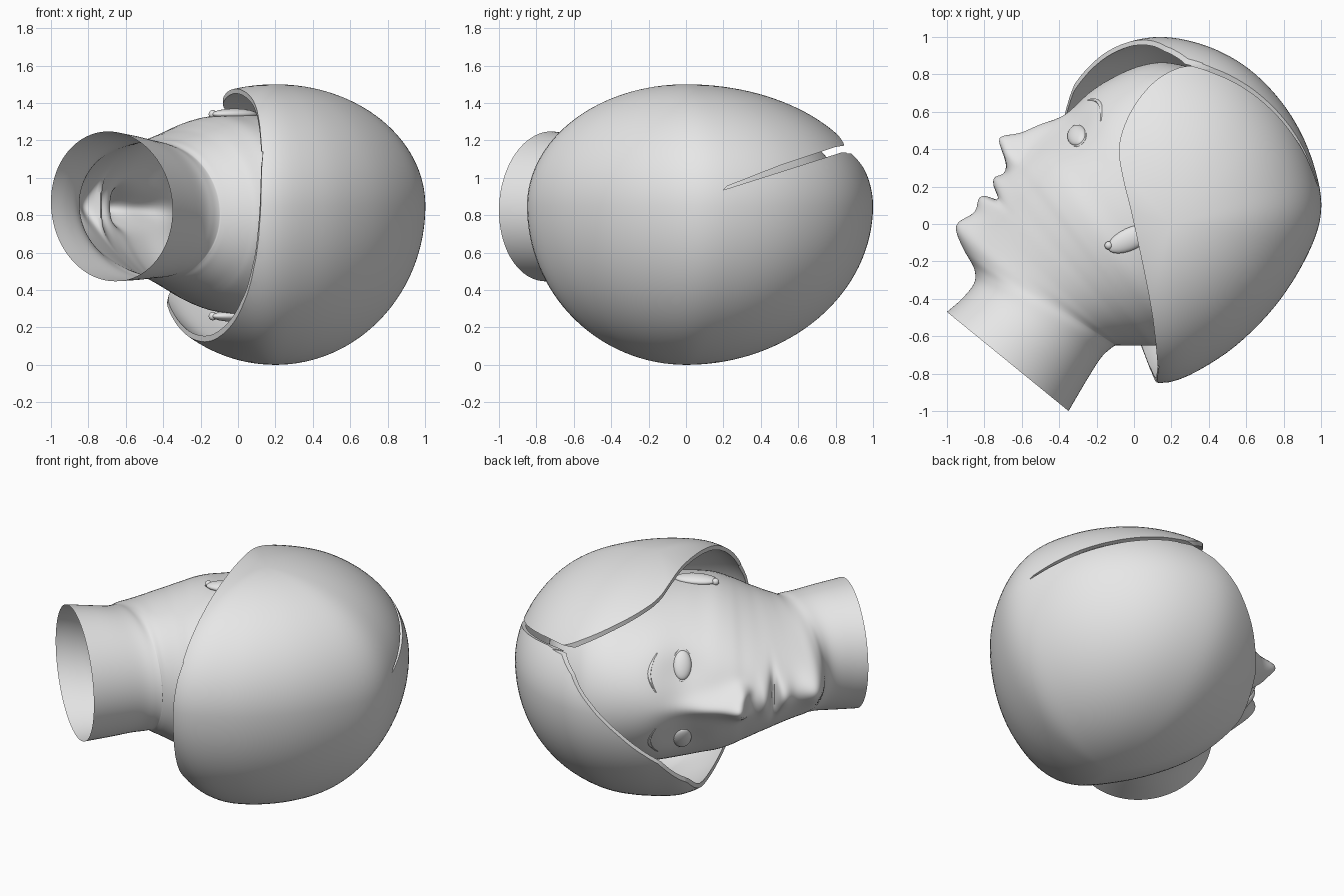
import bpy, bmesh, math
from mathutils import Vector, Matrix

if "Cube" in bpy.data.objects:
    bpy.data.objects.remove(bpy.data.objects["Cube"])

grey = bpy.data.materials.new("plain_grey")
grey.diffuse_color = (0.8, 0.8, 0.8, 1)
grey.use_nodes = True
grey.node_tree.nodes["Principled BSDF"].inputs["Base Color"].default_value = grey.diffuse_color
FWD = Vector((-0.707, 0.707, 0))   # the way the face looks
UP = Vector((0.707, 0.707, 0))     # towards the crown


def spline(rows, t, closed=False):
    """Catmull-Rom sample of a table of rows."""
    n = len(rows)
    i = math.floor(t) if closed else min(int(t), n - 2)
    f = t - i
    pick = (lambda k: rows[k % n]) if closed else (lambda k: rows[max(0, min(n - 1, k))])
    a, b, c, d = (pick(i + k) for k in (-1, 0, 1, 2))
    return [0.5 * (2 * q + (r - p) * f + (2 * p - 5 * q + 4 * r - s) * f * f
                   + (3 * q - p - 3 * r + s) * f ** 3) for p, q, r, s in zip(a, b, c, d)]


def finish(obj, angle=40):
    obj.data.materials.clear()
    obj.data.materials.append(grey)
    bpy.ops.object.select_all(action='DESELECT')
    obj.select_set(True)
    bpy.context.view_layer.objects.active = obj
    bpy.ops.object.shade_smooth_by_angle(angle=math.radians(angle))


def loft(name, rings, cap_start=False, cap_end=False):
    """Skin a list of closed rings."""
    bm = bmesh.new()
    vs = [[bm.verts.new(p) for p in ring] for ring in rings]
    n = len(rings[0])
    for a, b in zip(vs, vs[1:]):
        for i in range(n):
            j = (i + 1) % n
            bm.faces.new((a[i], a[j], b[j], b[i]))
    if cap_start:
        bm.faces.new(vs[0])
    if cap_end:
        bm.faces.new(vs[-1])
    bmesh.ops.remove_doubles(bm, verts=bm.verts, dist=1e-5)
    bmesh.ops.recalc_face_normals(bm, faces=bm.faces)
    me = bpy.data.meshes.new(name)
    bm.to_mesh(me)
    bm.free()
    obj = bpy.data.objects.new(name, me)
    bpy.context.collection.objects.link(obj)
    return obj


# Head and neck: front x, y, back x, y, half width and front taper of each ring
RINGS = [
    (0.62, 0.58, 0.64, 0.55, 0.02, 0), (0.40, 0.79, 0.80, 0.25, 0.32, 0),
    (0.20, 0.86, 0.83, 0.03, 0.46, 0), (0.05, 0.85, 0.77, -0.20, 0.53, 0),
    (-0.10, 0.79, 0.62, -0.40, 0.55, 0.03), (-0.24, 0.70, 0.50, -0.50, 0.555, 0.06),
    (-0.36, 0.57, 0.40, -0.57, 0.56, 0.10), (-0.45, 0.49, 0.33, -0.61, 0.555, 0.13),
    (-0.53, 0.42, 0.25, -0.63, 0.55, 0.16), (-0.60, 0.36, 0.17, -0.64, 0.53, 0.20),
    (-0.645, 0.315, 0.11, -0.65, 0.51, 0.24), (-0.69, 0.27, 0.07, -0.65, 0.495, 0.28),
    (-0.73, 0.22, 0.04, -0.65, 0.48, 0.31), (-0.77, 0.165, 0.0, -0.65, 0.465, 0.34),
    (-0.805, 0.105, -0.03, -0.65, 0.45, 0.36), (-0.84, 0.04, -0.05, -0.65, 0.435, 0.37),
    (-0.87, -0.03, -0.07, -0.65, 0.42, 0.36), (-0.885, -0.10, -0.09, -0.65, 0.40, 0.30),
    (-0.87, -0.18, -0.10, -0.65, 0.385, 0.20), (-0.845, -0.25, -0.13, -0.67, 0.38, 0.10),
    (-0.855, -0.32, -0.18, -0.72, 0.38, 0.05), (-0.92, -0.40, -0.25, -0.83, 0.39, 0.02),
    (-1.00, -0.47, -0.35, -1.00, 0.40, 0)]
# Face features: ring, angle, ring spread, angle spread, push forward
BUMPS = [
    (7, 0, 0.8, 5, 0.04), (8.3, 0, 0.9, 7, 0.07), (9.3, 0, 0.65, 8, 0.11),      # nose
    (9.8, 11, 0.45, 4, 0.04), (9.8, -11, 0.45, 4, 0.04),                        # nostrils
    (6.2, 25, 0.8, 10, -0.03), (6.2, -25, 0.8, 10, -0.03),                      # eye sockets
    (11.9, 0, 0.4, 13, 0.03), (13.9, 0, 0.45, 12, 0.035),                       # lips
    (12.9, 0, 0.25, 16, -0.06), (16.8, 0, 1.1, 18, 0.095)]                      # mouth, chin


def skin(t, deg):
    """Point on the head at ring t and angle around it (0 = face middle)."""
    px, py, qx, qy, w, k = spline(RINGS, t)
    c, s = math.cos(math.radians(deg)), math.sin(math.radians(deg))
    x = (px + qx) / 2 + (px - qx) / 2 * c
    y = (py + qy) / 2 + (py - qy) / 2 * c
    p = Vector((x, y, 0.80 - 0.07 * x + w * s * (1 - k * ((1 + c) / 2) ** 1.5)))
    for bt, ba, st, sa, amt in BUMPS:
        p += FWD * amt * math.exp(-0.5 * ((t - bt) / st) ** 2 - 0.5 * ((deg - ba) / sa) ** 2)
    return p


SEG, SUB = 112, 5
angles = [a - 28 * math.sin(math.radians(a)) for a in
          (-180 + 360 * i / SEG for i in range(SEG))]   # denser over the face
steps = (len(RINGS) - 1) * SUB
head = loft("head_and_neck", [[skin(k / SUB, a) for a in angles] for k in range(steps + 1)],
            cap_start=True)
finish(head, 60)

# Eyes with lids, brows and ears on both sides
for side, label in ((1, "upper"), (-1, "lower")):
    at = skin(6.1, 28 * side)
    du = skin(5.7, 28 * side) - skin(6.5, 28 * side)
    dl = skin(6.1, 32 * side) - skin(6.1, 24 * side)
    nrm = du.cross(dl).normalized()
    if nrm.dot(FWD) < 0:
        nrm = -nrm
    lat = dl.normalized()
    up = nrm.cross(lat).normalized()
    frame = Matrix((lat, up, nrm)).transposed().to_4x4()
    place = Matrix.Translation(at) @ frame @ Matrix.Diagonal((0.09, 0.055, 0.03, 1))
    bpy.ops.mesh.primitive_uv_sphere_add(segments=24, ring_count=14, radius=1)
    eye = bpy.context.object
    eye.name = label + "_eye"
    eye.matrix_world = place
    finish(eye)
    bpy.ops.mesh.primitive_torus_add(major_segments=32, minor_segments=8,
                                     major_radius=1.0, minor_radius=0.12)
    lid = bpy.context.object
    lid.name = label + "_eyelid"
    lid.matrix_world = place
    finish(lid)

    # brow as a thin tube lying on the skin
    path = [skin(5.15 - 0.25 * math.sin(math.pi * k / 8), side * (13 + 25 * k / 8)) for k in range(9)]
    rings = []
    for k, p in enumerate(path):
        r = 0.004 + 0.006 * math.sin(math.pi * k / 8)
        rings.append([p + (UP * math.cos(a) + FWD * math.sin(a)) * r
                      for a in (math.tau * i / 8 for i in range(8))])
    finish(loft(label + "_brow", rings, True, True))

    # ear and stud
    for name, pos, size in (("ear", (-0.02, -0.08), (0.13, 0.06, 0.03)),
                            ("ear_stud", (-0.135, -0.115), (0.022, 0.022, 0.022))):
        bpy.ops.mesh.primitive_uv_sphere_add(segments=24, ring_count=12, radius=1)
        o = bpy.context.object
        o.name = label + "_" + name
        o.matrix_world = (Matrix.Translation((pos[0], pos[1], 0.80 + side * 0.54))
                          @ Matrix.Rotation(math.radians(25), 4, 'Z')
                          @ Matrix.Diagonal((*size, 1)))
        finish(o)

# Hair: one outline scaled along an ellipse, hollowed and cut open
OUTLINE = [(0.14, -0.85), (0.45, -0.72), (0.72, -0.48), (0.91, -0.20), (1.0, 0.06),
           (0.96, 0.32), (0.84, 0.58), (0.65, 0.80), (0.42, 0.94), (0.15, 1.0),
           (-0.10, 0.95), (-0.35, 0.82), (-0.56, 0.63), (-0.61, 0.30), (-0.45, -0.2), (-0.12, -0.7)]
edge = [spline(OUTLINE, i / 6, True) for i in range(len(OUTLINE) * 6)]
hair_rings = []
for k in range(65):
    a = math.pi * (k / 64 - 0.5)
    s = math.cos(a)
    z = 0.85 + math.sin(a) * (0.65 if a > 0 else 0.85)
    hair_rings.append([(0.2 + (x - 0.2) * s, y * s, z) for x, y in edge])
hair = loft("hair", hair_rings)


def smooth(points):
    return [spline(points, k / 4) for k in range((len(points) - 1) * 4 + 1)]


def layer(points, z):
    return [(p[0], p[1], z) for p in points]


far = [(-1.5, 1.3), (-1.5, -0.95)]
low = [(0.14, -0.95), (0.02, -0.6), (-0.18, 0.0), (-0.36, 0.45), (-0.38, 0.62), (-0.38, 0.9), (-0.38, 1.3)]
mid = [(0.14, -0.95), (0.12, -0.6), (0.02, 0.0), (0.02, 0.5), (0.2, 0.75), (0.31, 0.9), (0.4, 1.3)]
high = [(0.141, -0.95), (0.10, -0.5), (0.0, 0.0), (-0.06, 0.25), (-0.08, 0.40), (-0.05, 0.53),
        (0.02, 0.66), (0.12, 0.77), (0.24, 0.835), (0.38, 0.86), (0.60, 0.95), (0.62, 1.3)]
slit = [(0.20, 0.935), (0.5, 1.03), (0.83, 1.135), (1.1, 1.14), (1.1, 1.21),
        (0.8, 1.165), (0.5, 1.065), (0.22, 0.955)]
# the fringe edge of the lower lobe sweeps back as it rises
fringe = []
for z, f in ((-0.1, 0), (0.33, 0), (0.52, 0.10), (0.73, 0.34), (0.9, 0.56), (1.05, 0.78), (1.14, 1)):
    pts = [(a[0] + (b[0] - a[0]) * f, a[1] + (b[1] - a[1]) * f) for a, b in zip(low, mid)]
    fringe.append(layer(smooth(pts) + far, z))
cutters = [
    loft("lower_cutter", fringe, True, True),
    loft("upper_cutter", [layer(smooth(high) + far, 1.13), layer(smooth(high) + far, 1.7)], True, True),
    loft("slit_cutter", [[(x, y, z) for y, z in slit] for x in (0.15, 1.5)], True, True)]

bpy.ops.object.select_all(action='DESELECT')
bpy.context.view_layer.objects.active = hair
hair.select_set(True)
wall = hair.modifiers.new("wall", 'SOLIDIFY')
wall.thickness = 0.025
wall.offset = -1
bpy.ops.object.modifier_apply(modifier="wall")
for c in cutters:
    c.hide_render = True
    m = hair.modifiers.new("cut", 'BOOLEAN')
    m.operation = 'DIFFERENCE'
    m.solver = 'EXACT'
    m.object = c
    bpy.ops.object.modifier_apply(modifier=m.name)
for c in cutters:
    bpy.data.objects.remove(c)
finish(hair, 40)
